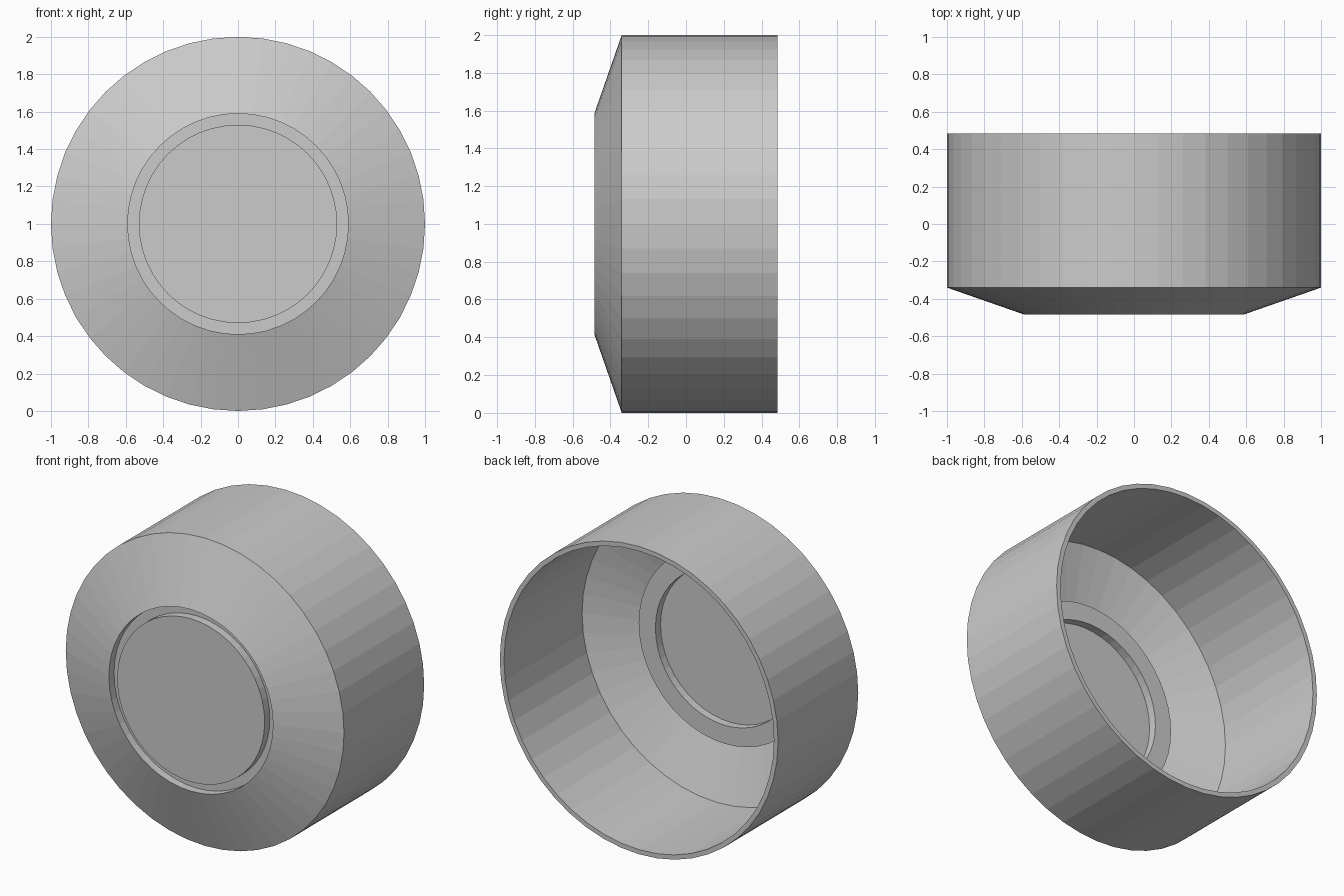
import bpy, bmesh, math
from mathutils import Vector, Matrix

if "Cube" in bpy.data.objects:
    bpy.data.objects.remove(bpy.data.objects["Cube"])

SEGMENTS = 48
AXIS_POINT = Vector((0, 0, 1))

# Cross-section as (radius, y): outer skin from the front disc to the back rim,
# then the inner skin back to the axis
outer = [(0, -0.483), (0.53, -0.483), (0.53, -0.43), (0.59, -0.43),
         (0.59, -0.483), (1.0, -0.34), (1.0, 0.483)]
inner = [(0.97, 0.483), (0.97, -0.319), (0.62, -0.442), (0.62, -0.40),
         (0.50, -0.40), (0.50, -0.453), (0, -0.453)]


def lathe(name, profile):
    """Turn a profile around the y direction through AXIS_POINT."""
    bm = bmesh.new()
    verts = [bm.verts.new((r, y, 1)) for r, y in profile]
    edges = [bm.edges.new(pair) for pair in zip(verts, verts[1:])]
    bmesh.ops.spin(bm, geom=verts + edges, cent=AXIS_POINT, axis=(0, 1, 0),
                   angle=math.tau, steps=SEGMENTS, use_duplicate=False)
    bmesh.ops.remove_doubles(bm, verts=bm.verts, dist=1e-4)
    bmesh.ops.dissolve_limit(bm, angle_limit=math.radians(0.5),
                             verts=bm.verts, edges=bm.edges)
    bmesh.ops.recalc_face_normals(bm, faces=bm.faces)
    mesh = bpy.data.meshes.new(name)
    bm.to_mesh(mesh)
    bm.free()
    obj = bpy.data.objects.new(name, mesh)
    bpy.context.collection.objects.link(obj)
    return obj


# Hollow cap with bevelled front, ring groove and flush centre disc
lathe("round_cap_shell", outer + inner)
